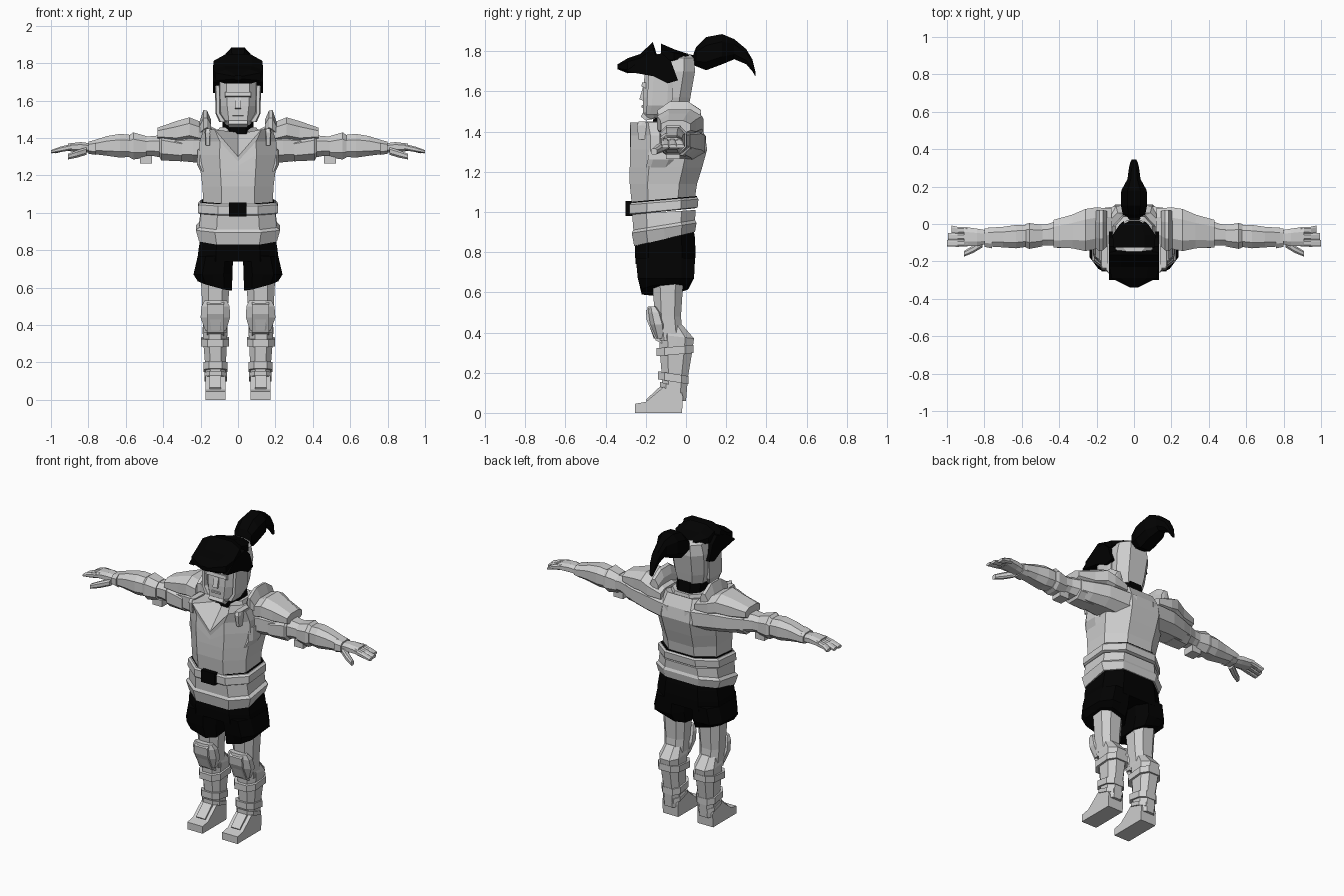
import bpy, bmesh


def material(name, v):
    m = bpy.data.materials.new(name)
    m.diffuse_color = (v, v, v, 1)
    return m


GREY = material("light grey", 0.62)
BLACK = material("black", 0.0005)


def finish(name, bm, mat, mirror):
    bmesh.ops.recalc_face_normals(bm, faces=bm.faces)
    me = bpy.data.meshes.new(name)
    bm.to_mesh(me)
    bm.free()
    me.materials.append(mat)
    ob = bpy.data.objects.new(name, me)
    bpy.context.collection.objects.link(ob)
    if mirror:
        ob.modifiers.new("mirror", 'MIRROR')
    return ob


def loft(name, axis, sections, mat=GREY, mirror=False, k=0.5, tweak=None):
    """Skin octagons given as (t, a0, a1, b0, b1, slope along a, slope along b)."""
    ring = [(1, -k), (1, 0), (1, k), (k, 1), (0, 1), (-k, 1),
            (-1, k), (-1, 0), (-1, -k), (-k, -1), (0, -1), (k, -1)]
    others = [i for i in range(3) if i != axis]
    bm, loops = bmesh.new(), []
    for s in sections:
        t, a0, a1, b0, b1, sa, sb = (tuple(s) + (0, 0))[:7]
        loop = []
        for p, q in ring:
            co = [0, 0, 0]
            co[axis] = t + sa * p + sb * q
            co[others[0]] = (a0 + a1) / 2 + p * (a1 - a0) / 2
            co[others[1]] = (b0 + b1) / 2 + q * (b1 - b0) / 2
            loop.append(bm.verts.new(co))
        loops.append(loop)
    n = len(ring)
    for l, m in zip(loops, loops[1:]):
        for i in range(n):
            bm.faces.new((l[i], l[(i + 1) % n], m[(i + 1) % n], m[i]))
    bm.faces.new(loops[0])
    bm.faces.new(loops[-1])
    if tweak:
        tweak(loops)
    return finish(name, bm, mat, mirror)


def prism(name, axis, profile, lo, hi, mat=GREY, mirror=False):
    """Extrude a closed profile between two positions on an axis."""
    bm, loops = bmesh.new(), []
    for t in (lo, hi):
        loop = []
        for p in profile:
            co = list(p)
            co.insert(axis, t)
            loop.append(bm.verts.new(co))
        loops.append(loop)
    n = len(profile)
    for i in range(n):
        j = (i + 1) % n
        bm.faces.new((loops[0][i], loops[0][j], loops[1][j], loops[1][i]))
    bm.faces.new(loops[0])
    bm.faces.new(loops[1])
    return finish(name, bm, mat, mirror)


# --- Torso: breastplate with a V neckline dropped at the front middle
def neckline(loops):
    for loop, z in zip(loops[-4:-1], (1.25, 1.275, 1.30)):
        loop[10].co.z = z
    loops[-2][9].co.x, loops[-2][11].co.x = -.125, .125


loft("breastplate", 2, [
    (1.04, -.185, .185, -.27, .04), (1.14, -.19, .19, -.28, .055),
    (1.22, -.20, .20, -.28, .08), (1.31, -.21, .21, -.278, .105),
    (1.38, -.205, .205, -.275, .095),
    (1.445, -.185, .185, -.278, .06), (1.43, -.10, .10, -.15, .03)], k=.47, tweak=neckline)
loft("collar_ring", 2, [(1.40, -.12, .12, -.16, .05), (1.455, -.10, .10, -.15, .04)])
loft("neck", 2, [(1.42, -.085, .085, -.165, .03), (1.52, -.08, .08, -.16, .015)], BLACK)
loft("waist_lining", 2, [(1.058, -.195, .195, -.265, .053, 0, .014),
                         (1.065, -.194, .194, -.265, .054, 0, .014)], BLACK, k=.5)
loft("belt", 2, [(1.002, -.205, .205, -.275, .045, 0, .016), (1.007, -.215, .215, -.28, .058, 0, .016),
                 (1.05, -.212, .212, -.28, .062, 0, .014), (1.06, -.20, .20, -.272, .055, 0, .014)], k=.5)
loft("waist_skirt", 2, [(.865, -.208, .208, -.258, .045, 0, .035), (.92, -.225, .225, -.27, .052, 0, .025),
                        (.935, -.208, .208, -.262, .045, 0, .025), (1.0, -.20, .20, -.268, .048, 0, .01)], k=.55)
prism("buckle", 1, [(-.048, .98), (.046, .98), (.046, 1.055), (-.048, 1.055)], -.30, -.265, BLACK)
# Side strap plates under the arms and upright collar flaps
loft("side_plate", 2, [(1.22, .15, .20, -.20, -.08), (1.26, .15, .22, -.19, -.06),
                       (1.34, .15, .215, -.18, -.06)], mirror=True, k=.6)
loft("chest_strap", 2, [(1.36, .15, .175, -.235, -.16), (1.43, .145, .178, -.245, -.12),
                        (1.45, .14, .175, -.235, -.10)], mirror=True, k=.7)
loft("collar_flap", 0, [(.145, -.12, .07, 1.41, 1.50), (.165, -.14, .075, 1.42, 1.545),
                        (.185, -.145, .075, 1.40, 1.55), (.205, -.13, .07, 1.40, 1.49)], mirror=True, k=.4)

# --- Shorts
loft("shorts_hips", 2, [(.74, -.215, .215, -.25, .045), (.80, -.212, .212, -.255, .047),
                        (.87, -.20, .20, -.25, .045), (.93, -.19, .19, -.24, .035)], BLACK, k=.55)
loft("shorts_leg", 2, [(.615, .032, .215, -.22, .01, .025, .012), (.67, .03, .238, -.24, .04),
                       (.77, .026, .215, -.25, .045)], BLACK, True, k=.55)

# --- Legs: thigh, knee, calf, straps, boots
loft("thigh", 2, [(.36, .06, .185, -.14, -.015), (.48, .055, .19, -.155, -.025),
                  (.68, .04, .20, -.17, -.012)], mirror=True, k=.5)
loft("calf", 2, [(.06, .07, .175, -.12, .0), (.18, .065, .175, -.12, .01),
                 (.30, .06, .185, -.13, .03), (.38, .055, .19, -.135, .04, 0, -.01),
                 (.44, .07, .175, -.12, -.02)], mirror=True, k=.5)
prism("knee_pad_core", 0, [(-.15, .36), (-.11, .34), (-.10, .48), (-.17, .53), (-.20, .51), (-.195, .46)],
      .075, .165, mirror=True)
loft("knee_pad", 2, [(.37, .065, .175, -.16, -.09), (.44, .042, .20, -.185, -.09),
                     (.50, .045, .195, -.195, -.11), (.53, .06, .18, -.19, -.14)], mirror=True, k=.4)


def strap(name, z0, z1, box, tilt):
    x0, x1, y0, y1 = box
    loft(name, 2, [(z0, x0, x1, y0, y1, 0, tilt), (z1, x0, x1, y0, y1, 0, tilt)], GREY, True, .55)


strap("upper_shin_strap", .29, .33, (.047, .197, -.148, .038), .008)
strap("lower_shin_strap", .155, .195, (.055, .185, -.14, .012), -.012)
strap("ankle_strap", .11, .135, (.06, .18, -.13, .002), -.02)
prism("boot", 0, [(-.255, 0), (-.02, 0), (-.015, .08), (-.03, .13), (-.11, .13), (-.20, .055), (-.255, .045)],
      .068, .175, mirror=True)
prism("boot_tongue", 0, [(-.19, .05), (-.10, .11), (-.10, .15), (-.125, .135), (-.20, .065)],
      .09, .152, mirror=True)

# --- Arms, lofted outwards along x
loft("upper_arm", 0, [(.06, -.13, .10, 1.25, 1.42), (.24, -.13, .075, 1.27, 1.43),
                      (.34, -.12, .045, 1.28, 1.42), (.46, -.115, .0, 1.305, 1.41),
                      (.56, -.11, -.01, 1.305, 1.40)], mirror=True)
loft("shoulder_plate", 0, [(.12, -.10, .085, 1.38, 1.45), (.21, -.135, .088, 1.37, 1.49),
                           (.26, -.145, .08, 1.38, 1.51), (.33, -.13, .05, 1.37, 1.49),
                           (.43, -.125, .022, 1.39, 1.455)], mirror=True, k=.5)
loft("upper_arm_guard", 0, [(.30, -.13, .04, 1.275, 1.40), (.41, -.128, .02, 1.28, 1.425),
                            (.42, -.12, .0, 1.30, 1.41)], mirror=True, k=.5)
loft("elbow_guard", 0, [(.49, -.12, -.005, 1.295, 1.41), (.56, -.133, .005, 1.285, 1.43),
                        (.58, -.125, .0, 1.295, 1.415)], mirror=True, k=.5)
loft("forearm_guard", 0, [(.56, -.12, -.005, 1.30, 1.415), (.63, -.13, -.005, 1.295, 1.422),
                          (.70, -.125, -.015, 1.305, 1.41), (.78, -.12, -.02, 1.315, 1.385)],
     mirror=True, k=.5)
prism("arm_buckle", 0, [(-.10, 1.264), (-.03, 1.264), (-.03, 1.305), (-.10, 1.305)], .46, .525, mirror=True)
loft("wrist_cuff", 0, [(.76, -.13, -.02, 1.31, 1.39), (.80, -.122, -.025, 1.315, 1.38)], mirror=True, k=.55)
loft("palm", 0, [(.78, -.105, -.035, 1.32, 1.37), (.84, -.118, -.025, 1.325, 1.378),
                 (.91, -.118, -.015, 1.33, 1.37)], mirror=True)
for i, (y, tip) in enumerate(((-.12, 1.0), (-.086, .995), (-.052, .975))):
    loft("finger_%d" % (i + 1), 0, [(.89, y, y + .036, 1.335, 1.368),
                                    (.945, y - .002, y + .037, 1.325, 1.355),
                                    (tip, y, y + .034 + .005 * i, 1.318, 1.335)], mirror=True)
loft("thumb", 0, [(.81, -.125, -.08, 1.31, 1.35), (.86, -.155, -.115, 1.295, 1.335),
                  (.91, -.175, -.145, 1.285, 1.315)], mirror=True)

# --- Head and face
loft("head", 2, [(1.475, -.06, .06, -.205, .0, 0, .015), (1.505, -.09, .09, -.215, .012, 0, .01),
                 (1.57, -.105, .105, -.215, .022), (1.70, -.115, .115, -.205, .045),
                 (1.765, -.10, .10, -.18, .04), (1.785, -.07, .07, -.15, .02)], k=.55)
loft("cheek_guard", 2, [(1.485, .06, .10, -.20, -.10), (1.53, .092, .12, -.195, -.07),
                        (1.70, .095, .124, -.185, -.06)], mirror=True, k=.6)
prism("chin_guard", 0, [(-.225, 1.475), (-.20, 1.455), (-.15, 1.465), (-.13, 1.48), (-.21, 1.50)], -.05, .05)
prism("nose", 0, [(-.232, 1.56), (-.20, 1.55), (-.20, 1.62), (-.215, 1.62)], -.016, .016)
prism("mouth", 0, [(-.222, 1.52), (-.20, 1.515), (-.20, 1.535), (-.222, 1.53)], -.03, .03)
prism("brow", 0, [(-.222, 1.625), (-.19, 1.61), (-.19, 1.645), (-.218, 1.645)], -.07, .07)

# --- Hair: swept fringe, crown tuft, side locks and a curled ponytail
loft("fringe", 1, [(-.34, -.02, .02, 1.71, 1.735), (-.29, -.12, .12, 1.69, 1.765),
                   (-.23, -.132, .132, 1.695, 1.785), (-.165, -.13, .13, 1.70, 1.845),
                   (-.138, -.13, .13, 1.70, 1.76)], BLACK, k=.55)
loft("crown_hair", 1, [(-.125, -.11, .11, 1.72, 1.838), (-.06, -.115, .115, 1.74, 1.81),
                       (.0, -.075, .075, 1.755, 1.79), (.035, -.03, .03, 1.75, 1.78)], BLACK)
prism("side_lock", 0, [(-.30, 1.70), (-.16, 1.675), (-.09, 1.64), (-.04, 1.655), (-.075, 1.75),
                       (-.12, 1.79), (-.22, 1.76)], .10, .134, BLACK, True)
loft("ponytail", 1, [(.03, -.02, .02, 1.735, 1.765), (.05, -.06, .06, 1.725, 1.82),
                     (.10, -.07, .07, 1.705, 1.87), (.18, -.068, .068, 1.735, 1.885),
                     (.24, -.035, .035, 1.76, 1.86), (.30, -.027, .027, 1.735, 1.81),
                     (.33, -.02, .02, 1.70, 1.76), (.345, -.012, .012, 1.675, 1.70)], BLACK)
